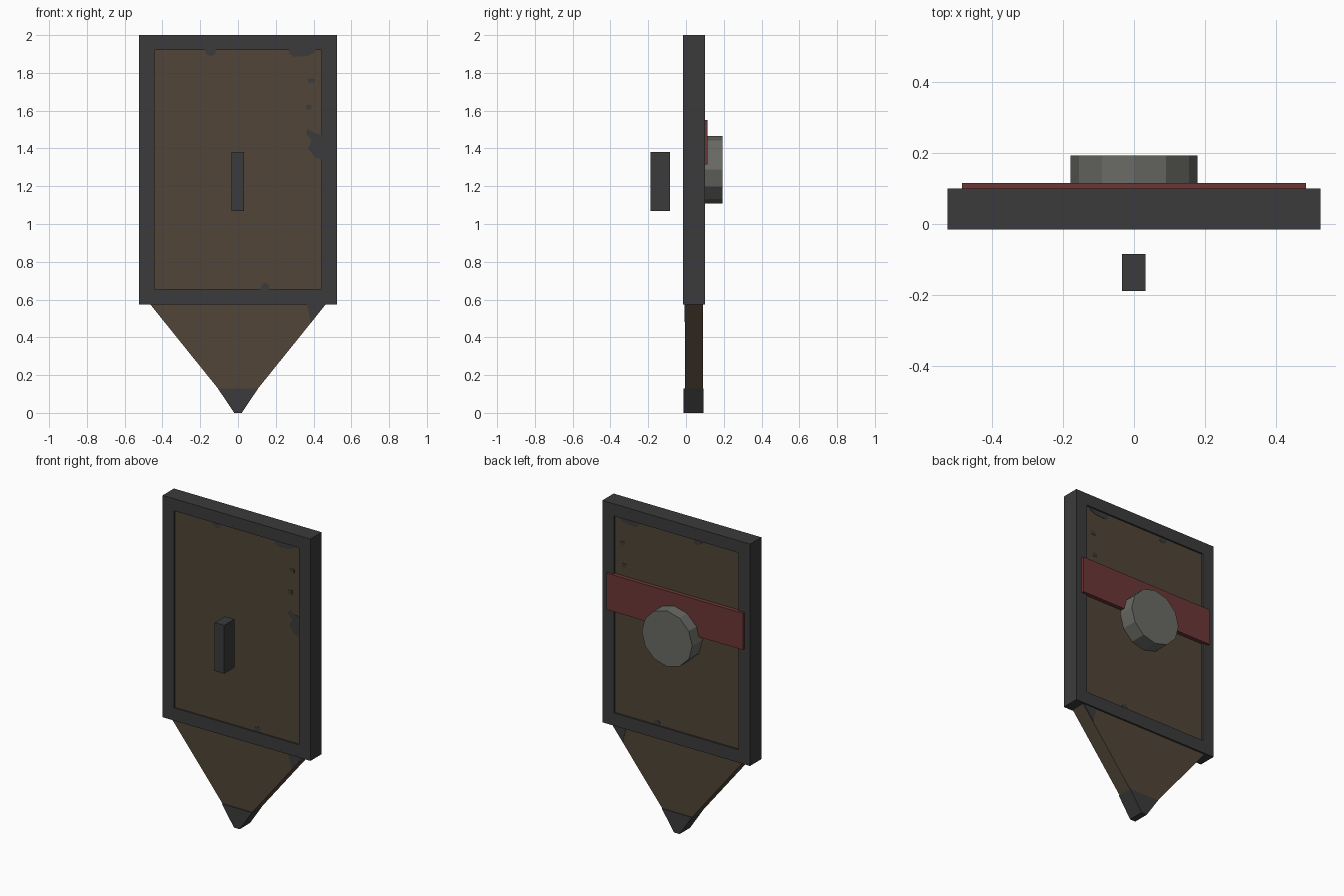
import bpy
import bmesh
import math

cube = bpy.data.objects.get("Cube")
if cube:
    bpy.data.objects.remove(cube, do_unlink=True)


def material(name, rgb):
    m = bpy.data.materials.new(name)
    m.use_nodes = True
    m.diffuse_color = (*rgb, 1)
    m.node_tree.nodes["Principled BSDF"].inputs["Base Color"].default_value = (*rgb, 1)
    return m


iron = material("dark iron", (0.044, 0.044, 0.045))
wood = material("brown wood", (0.082, 0.060, 0.038))
red = material("dull red", (0.15, 0.037, 0.037))
steel = material("grey steel", (0.143, 0.146, 0.130))


def finish(name, bm, mat):
    bmesh.ops.recalc_face_normals(bm, faces=bm.faces)
    mesh = bpy.data.meshes.new(name)
    bm.to_mesh(mesh)
    bm.free()
    mesh.materials.append(mat)
    obj = bpy.data.objects.new(name, mesh)
    bpy.context.collection.objects.link(obj)
    return obj


def slab(name, outline, y0, y1, mat):
    """Extrude an (x, z) outline from y0 to y1."""
    bm = bmesh.new()
    face = bm.faces.new([bm.verts.new((x, y0, z)) for x, z in outline])
    ext = bmesh.ops.extrude_face_region(bm, geom=[face])
    moved = [g for g in ext["geom"] if isinstance(g, bmesh.types.BMVert)]
    bmesh.ops.translate(bm, verts=moved, vec=(0, y1 - y0, 0))
    return finish(name, bm, mat)


def rect(x0, x1, z0, z1):
    return [(x0, z0), (x1, z0), (x1, z1), (x0, z1)]


def ring(name, outer, inner, y0, y1, mat):
    """Rectangular frame with an open middle."""
    bm = bmesh.new()
    loops = [[bm.verts.new((x, y, z)) for x, z in outline]
             for outline, y in ((outer, y0), (outer, y1), (inner, y1), (inner, y0))]
    for a, b in zip(loops, loops[1:] + loops[:1]):
        for i in range(4):
            j = (i + 1) % 4
            bm.faces.new((a[i], a[j], b[j], b[i]))
    return finish(name, bm, mat)


# Wooden board with its tapered lower end
FRONT, BACK = -0.006, 0.089
slab("wooden_board", [(-0.105, 0.128), (0.105, 0.128), (0.465, 0.575),
                      (0.465, 1.95), (-0.465, 1.95), (-0.465, 0.575)], FRONT, BACK, wood)

# Iron rim and pointed foot
ring("iron_rim", rect(-0.525, 0.525, 0.575, 2.0), rect(-0.443, 0.443, 0.657, 1.922),
     -0.015, 0.1, iron)
slab("iron_tip", [(-0.02, 0), (0.02, 0), (0.107, 0.13), (-0.107, 0.13)], -0.012, 0.093, iron)

# Hand grip in front of the board
slab("hand_grip", rect(-0.034, 0.033, 1.07, 1.38), -0.188, -0.084, iron)

# Painted band across the back
slab("red_band", rect(-0.484, 0.484, 1.315, 1.55), BACK, 0.115, red)

# Twelve-sided boss
circle = [(0.179 * math.cos(i * math.tau / 12), 1.288 + 0.179 * math.sin(i * math.tau / 12))
          for i in range(12)]
slab("round_boss", circle, BACK, 0.193, steel)

# Worn dark patches on both faces of the board
patches = {
    "top_right": [(0.27, 1.93), (0.27, 1.9), (0.3, 1.885), (0.37, 1.89), (0.41, 1.91), (0.41, 1.93)],
    "top_left": [(-0.18, 1.93), (-0.17, 1.9), (-0.14, 1.885), (-0.12, 1.9), (-0.12, 1.93)],
    "edge": [(0.45, 1.34), (0.41, 1.35), (0.37, 1.4), (0.39, 1.44), (0.36, 1.48),
             (0.37, 1.505), (0.41, 1.48), (0.45, 1.47)],
    "upper_speck": rect(0.37, 0.405, 1.748, 1.77),
    "lower_speck": rect(0.36, 0.39, 1.605, 1.63),
    "bottom": [(0.12, 0.65), (0.165, 0.65), (0.165, 0.675), (0.145, 0.69), (0.125, 0.68)],
    "taper": [(0.36, 0.58), (0.463, 0.58), (0.385, 0.48), (0.375, 0.53)],
}
for label, outline in patches.items():
    slab(f"front_patch_{label}", outline, FRONT - 0.002, FRONT, iron)
    slab(f"back_patch_{label}", outline, BACK, BACK + 0.002, iron)
